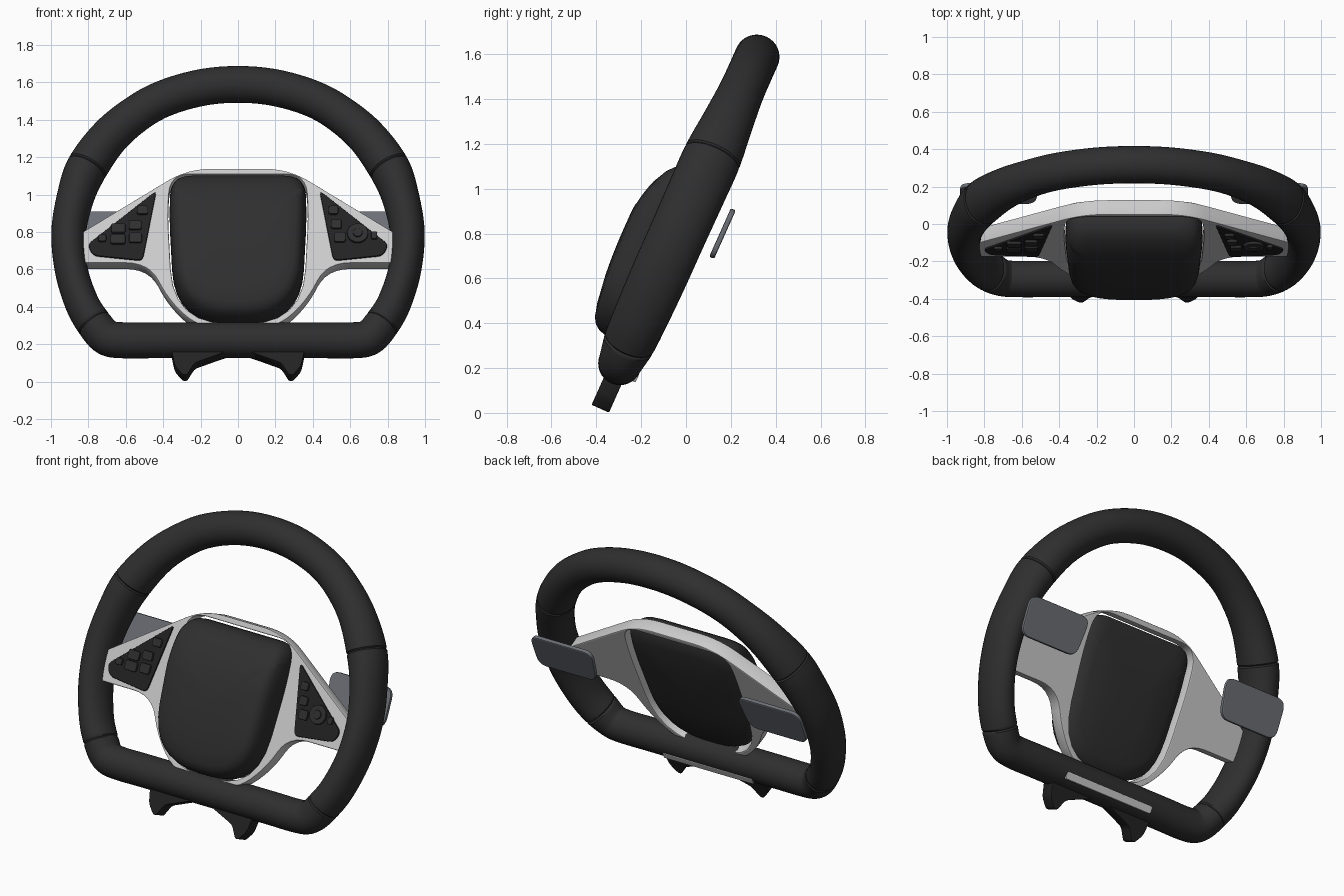
import bpy, math
from mathutils import Vector

if "Cube" in bpy.data.objects:
    bpy.data.objects.remove(bpy.data.objects["Cube"])

# Wheel frame: local x = across, local y = up along the tilted wheel plane, local z = towards the driver
A = math.radians(24.1)
SA, CA = math.sin(A), math.cos(A)
Z0, Y0 = 0.22, -0.295


def material(name, rgb):
    m = bpy.data.materials.new(name)
    m.diffuse_color = (*rgb, 1)
    m.use_nodes = True
    m.node_tree.nodes["Principled BSDF"].inputs["Base Color"].default_value = m.diffuse_color
    return m


DARK = material("dark_leather", (0.028, 0.028, 0.028))
BLACK = material("black_plastic", (0.016, 0.016, 0.016))
SILVER = material("silver_trim", (0.55, 0.55, 0.55))
METAL = material("paddle_metal", (0.15, 0.16, 0.18))


def up(z, w):
    """Front-view height to distance along the wheel plane."""
    return (z - w * SA - Z0) / CA


def place(ob, mat, angle=35):
    ob.location = (0, Y0, Z0)
    ob.rotation_euler = (math.pi / 2 - A, 0, 0)
    ob.data.materials.clear()
    ob.data.materials.append(mat)
    bpy.ops.object.select_all(action='DESELECT')
    ob.select_set(True)
    bpy.context.view_layer.objects.active = ob
    if ob.type == 'CURVE':
        bpy.ops.object.convert(target='MESH')
        ob = bpy.context.object
    bpy.ops.object.shade_smooth_by_angle(angle=math.radians(angle))
    return ob


def mesh_object(name, verts, faces, mat, angle=35):
    me = bpy.data.meshes.new(name)
    me.from_pydata(verts, [], faces)
    ob = bpy.data.objects.new(name, me)
    bpy.context.collection.objects.link(ob)
    return place(ob, mat, angle)


def rounded(pts, n=6):
    """Polygon of (x, z, radius) corners to a smooth outline."""
    out = []
    for i, (x, z, r) in enumerate(pts):
        p = Vector((x, z))
        a, b = Vector(pts[i - 1][:2]), Vector(pts[(i + 1) % len(pts)][:2])
        pa = p + (a - p).normalized() * min(r, (a - p).length / 2)
        pb = p + (b - p).normalized() * min(r, (b - p).length / 2)
        for k in range(n + 1):
            t = k / n
            out.append(pa * (1 - t) ** 2 + p * 2 * t * (1 - t) + pb * t * t)
    return out


def both(half):
    return half + [(-x, z, r) for x, z, r in reversed(half)]


def flip(pts):
    return [(-p[0], *p[1:]) for p in reversed(pts)]


def plate(name, loops, w0, w1, mat, bevel=0.006):
    """Flat part cut from front-view outlines, extruded square to the wheel plane."""
    cu = bpy.data.curves.new(name, 'CURVE')
    cu.dimensions, cu.fill_mode = '2D', 'BOTH'
    cu.extrude = (w1 - w0) / 2 - bevel
    cu.bevel_depth, cu.bevel_resolution, cu.offset = bevel, 1, -bevel
    for loop in loops:
        sp = cu.splines.new('POLY')
        sp.points.add(len(loop) - 1)
        for q, (x, z) in zip(sp.points, loop):
            q.co = (x, up(z, w1), 0, 1)
        sp.use_cyclic_u = True
    ob = bpy.data.objects.new(name, cu)
    bpy.context.collection.objects.link(ob)
    ob = place(ob, mat)
    for v in ob.data.vertices:
        v.co.z += (w0 + w1) / 2
    return ob


# Rim: centre line with in-plane and depth radii, flagged at the stitched seams
half = [(0, 1.589, .098, .1, 0), (.2, 1.571, .098, .1, 0), (.4, 1.512, .098, .1, 0),
        (.55, 1.427, .1, .102, 0), (.69, 1.306, .105, .113, 0), (.808, 1.142, .11, .13, 1),
        (.868, .99, .1, .13, 0), (.905, .8, .093, .128, 0), (.892, .6, .088, .127, 0),
        (.835, .42, .09, .122, 0), (.768, .308, .094, .115, 1), (.703, .237, .096, .1, 0),
        (.62, .221, .096, .097, 0), (.45, .221, .096, .097, 0), (.22, .221, .096, .097, 0),
        (0, .221, .096, .097, 0)]
path = half + [(-p[0], *p[1:]) for p in half[-2:0:-1]]
ctrl = [Vector((x, up(z, 0), a, b)) for x, z, a, b, s in path]
N, STEPS, SIDES = len(ctrl), 6, 32


def spline(i, t):
    p0, p1, p2, p3 = (ctrl[(i + k) % N] for k in (-1, 0, 1, 2))
    return 0.5 * (2 * p1 + (p2 - p0) * t + (2 * p0 - 5 * p1 + 4 * p2 - p3) * t * t
                  + (3 * p1 - p0 - 3 * p2 + p3) * t ** 3)


rings = []
for i in range(N):
    for k in range(STEPS):
        t = k / STEPS
        s = spline(i, t)
        d = spline(i, t + .01) - spline(i, t - .01)
        tan = Vector((d.x, d.y)).normalized()
        seam = k == 0 and path[i][4]
        for off, sc in ([(-.008, 1), (0, .94), (.008, 1)] if seam else [(0, 1)]):
            c = Vector((s.x, s.y)) + tan * off
            rings.append([(c.x + tan.y * s.z * sc * math.cos(q), c.y - tan.x * s.z * sc * math.cos(q),
                           s.w * sc * math.sin(q))
                          for q in (2 * math.pi * j / SIDES for j in range(SIDES))])
R = len(rings)
mesh_object("rim", [v for r in rings for v in r],
            [(i * SIDES + j, i * SIDES + (j + 1) % SIDES, (i + 1) % R * SIDES + (j + 1) % SIDES,
              (i + 1) % R * SIDES + j) for i in range(R) for j in range(SIDES)], DARK)

# Silver spoke frame with an opening for the centre pad
frame = rounded(both([(.27, 1.14, .13), (.84, .795, .01), (.84, .635, .01), (.475, .635, .13),
                      (.375, .44, .1), (.21, .285, .13)]))
opening = rounded(both([(.362, 1.11, .11), (.376, .9, .1), (.345, .311, .3)]))
plate("spoke_frame", [frame, opening[::-1]], -.026, .06, SILVER)

# Centre pad: pillow with a domed front and a shallow domed back
outline = rounded(both([(.356, 1.096, .11), (.368, .9, .1), (.337, .32, .3)]), 8)
loop = [Vector((x, up(z, .06))) for x, z in outline]
mid = Vector((0, up(.7, .06)))


def front(v):
    t = max(0, min(1, v / .55))
    return .165 + .065 * t * (2 - t) - 1.0 * max(0, v - .62) ** 2


verts, faces, M = [], [], len(loop)
levels = [(.4, -.16), (.8, -.12), (.95, -.03), (1, .1), (1, .42), (.985, .62), (.96, .78), (.92, .89),
          (.85, .96), (.7, .99), (.4, 1)]
for s, f in levels:
    for p in loop:
        q = mid + (p - mid) * s
        verts.append((q.x, q.y, f * front(q.y)))
verts += [(0, mid.y, front(mid.y)), (0, mid.y, -.17 * front(mid.y))]
for i in range(len(levels) - 1):
    faces += [(i * M + j, i * M + (j + 1) % M, (i + 1) * M + (j + 1) % M, (i + 1) * M + j) for j in range(M)]
last = (len(levels) - 1) * M
faces += [(last + j, last + (j + 1) % M, len(verts) - 2) for j in range(M)]
faces += [((j + 1) % M, j, len(verts) - 1) for j in range(M)]
mesh_object("centre_pad", verts, [f[::-1] for f in faces], DARK, 50)


def button(name, x, z, w, h):
    pts = [(x - w, z - h, .012), (x + w, z - h, .012), (x + w, z + h, .012), (x - w, z + h, .012)]
    plate(name, [rounded(pts, 3)], .065, .085, DARK, .004)


def disc(name, x, z, r, w0, w1, mat):
    plate(name, [[(x + r * math.cos(q), z + r * CA * math.sin(q))
                  for q in (math.pi * k / 16 for k in range(32))]], w0, w1, mat, .005)


# Mirrored parts: switch panels, paddles, lower prongs
panel = [(.435, 1.025, .03), (.805, .735, .03), (.775, .675, .03), (.51, .648, .03)]
paddle = [(.5, .913, .06), (.93, .913, .06), (.93, .697, .06), (.53, .697, .06)]
prong = [(.365, .21, .005), (.338, .085, .02), (.295, .036, .012), (.272, .036, .012),
         (.232, .1, .02), (-.02, .19, .005)]
for side, f in (("right", lambda p: p), ("left", flip)):
    plate("switch_panel_" + side, [rounded(f(panel))], .05, .07, BLACK)
    plate("shift_paddle_" + side, [rounded(f(paddle))], -.193, -.169, METAL, .007)
    plate("lower_prong_" + side, [rounded(f(prong), 3)], -.045, .04, BLACK, .004)

# Switches
for i, (x, z, w, h) in enumerate([(-.51, .92, .03, .022), (-.55, .84, .034, .024), (-.64, .823, .038, .025),
                                  (-.548, .772, .034, .026), (-.642, .765, .04, .026), (-.726, .77, .022, .018),
                                  (.51, .92, .026, .022), (.525, .845, .028, .024), (.545, .775, .03, .026),
                                  (.728, .785, .016, .02)]):
    button(f"switch_{i + 1}", x, z, w, h)
disc("dial_ring", .64, .797, .056, .065, .085, DARK)
disc("dial_cap", .64, .8, .026, .08, .094, DARK)

# Light strip on the back of the lower rim
strip = [(-.31, .192, .01), (.31, .192, .01), (.31, .152, .01), (-.31, .152, .01)]
plate("back_strip", [rounded(strip, 3)], -.098, -.06, SILVER, .004)
